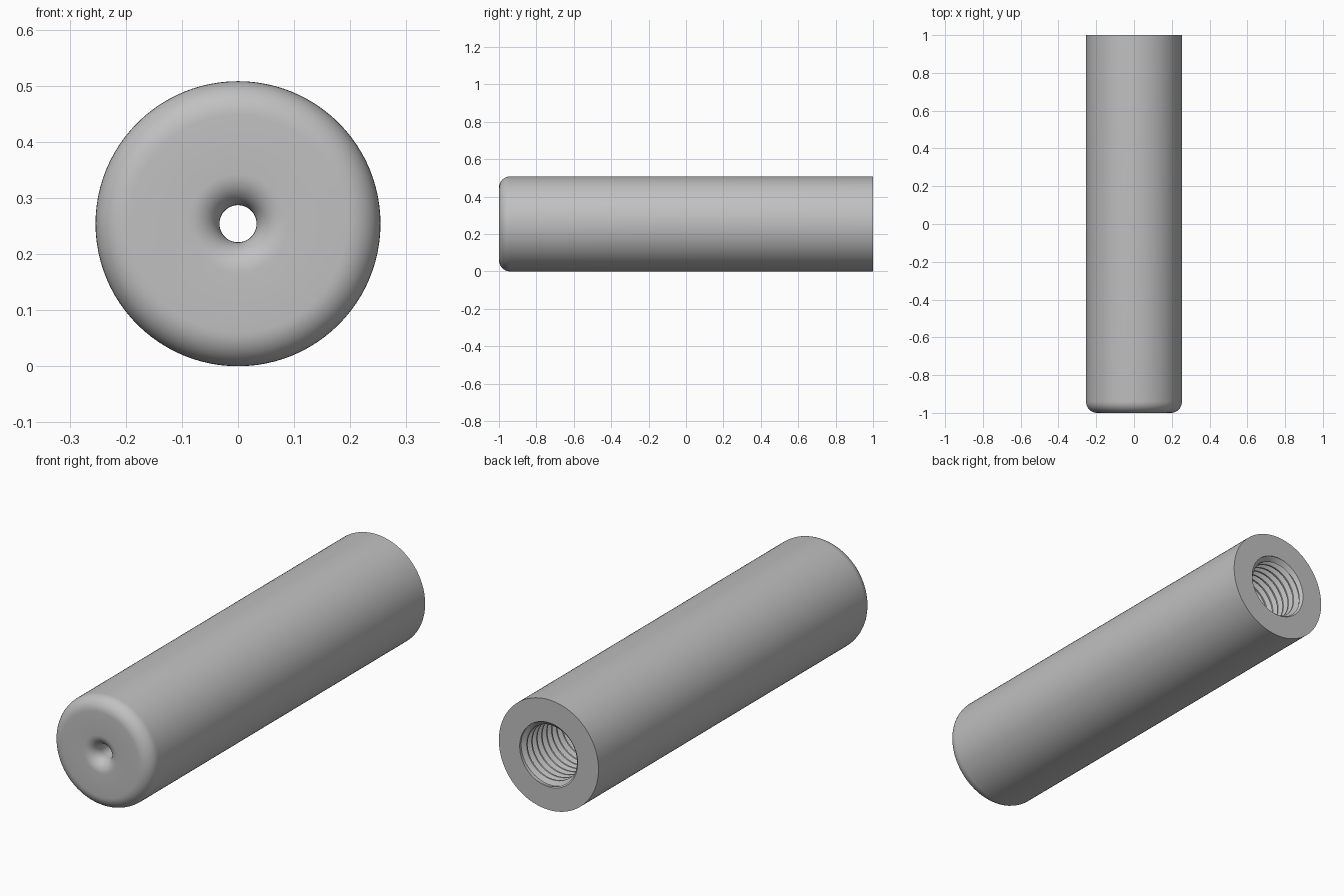
import bpy
import bmesh
from math import sin, cos, pi, radians

cube = bpy.data.objects.get("Cube")
if cube:
    bpy.data.objects.remove(cube, do_unlink=True)

SEG = 96
RADIUS, HALF = 0.254, 1.0
EDGE_ROUND = 0.06
PILOT, PILOT_ROUND = 0.033, 0.055
MINOR, MAJOR = 0.128, 0.148
PITCH, THREAD_START = 0.036, 0.25


def arc(r, y, size, a0, a1, n=10):
    """Profile points (radius, y) along a circular arc."""
    angles = [radians(a0 + (a1 - a0) * i / n) for i in range(n + 1)]
    return [(r + size * cos(a), y + size * sin(a)) for a in angles]


def ring(bm, r, y):
    return [bm.verts.new((r * cos(2 * pi * i / SEG), y,
                          RADIUS + r * sin(2 * pi * i / SEG))) for i in range(SEG)]


def bridge(bm, a, b):
    for i in range(SEG):
        j = (i + 1) % SEG
        bm.faces.new((a[i], a[j], b[j], b[i]))


bm = bmesh.new()

# Plain turned surfaces: drill cone, pilot hole, flared mouth, rounded end, outside, back face
profile = [(MINOR, THREAD_START), (MINOR, 0.2), (PILOT, 0.13)]
profile += arc(PILOT + PILOT_ROUND, -HALF + PILOT_ROUND, PILOT_ROUND, 180, 270)
profile += arc(RADIUS - EDGE_ROUND, -HALF + EDGE_ROUND, EDGE_ROUND, -90, 0)
profile += [(RADIUS, HALF), (MAJOR, HALF)]
rings = [ring(bm, r, y) for r, y in profile]
for a, b in zip(rings, rings[1:]):
    bridge(bm, a, b)

# Helical internal thread, faded out at both ends
tooth = [(0, MINOR), (0.2, MINOR), (0.53, MAJOR), (0.67, MAJOR)]
turns = int((HALF - THREAD_START) / PITCH) + 3


def thread_vert(turn, phase, r, i):
    y = THREAD_START + PITCH * (turn - 1 + phase + i / SEG)
    y = min(max(y, THREAD_START), HALF)
    r = min(r, MINOR + (y - THREAD_START))
    r = max(r, MAJOR - (HALF - y))
    a = 2 * pi * (i % SEG) / SEG
    return bm.verts.new((r * cos(a), y, RADIUS + r * sin(a)))


columns = [[thread_vert(t, p, r, i) for t in range(turns) for p, r in tooth]
           for i in range(SEG + 1)]
for left, right in zip(columns, columns[1:]):
    for k in range(len(left) - 1):
        bm.faces.new((left[k], right[k], right[k + 1], left[k + 1]))

bmesh.ops.remove_doubles(bm, verts=bm.verts, dist=0.00005)
bmesh.ops.dissolve_degenerate(bm, edges=bm.edges, dist=0.00005)
bmesh.ops.recalc_face_normals(bm, faces=bm.faces)

mesh = bpy.data.meshes.new("threaded_sleeve")
bm.to_mesh(mesh)
bm.free()
sleeve = bpy.data.objects.new("threaded_sleeve", mesh)
bpy.context.collection.objects.link(sleeve)

# Grey metal
color = (0.53, 0.53, 0.53, 1)
mat = bpy.data.materials.new("grey_metal")
mat.use_nodes = True
mat.diffuse_color = color
mat.node_tree.nodes["Principled BSDF"].inputs["Base Color"].default_value = color
mesh.materials.append(mat)

bpy.ops.object.select_all(action="DESELECT")
sleeve.select_set(True)
bpy.context.view_layer.objects.active = sleeve
bpy.ops.object.shade_smooth_by_angle(angle=radians(30))
